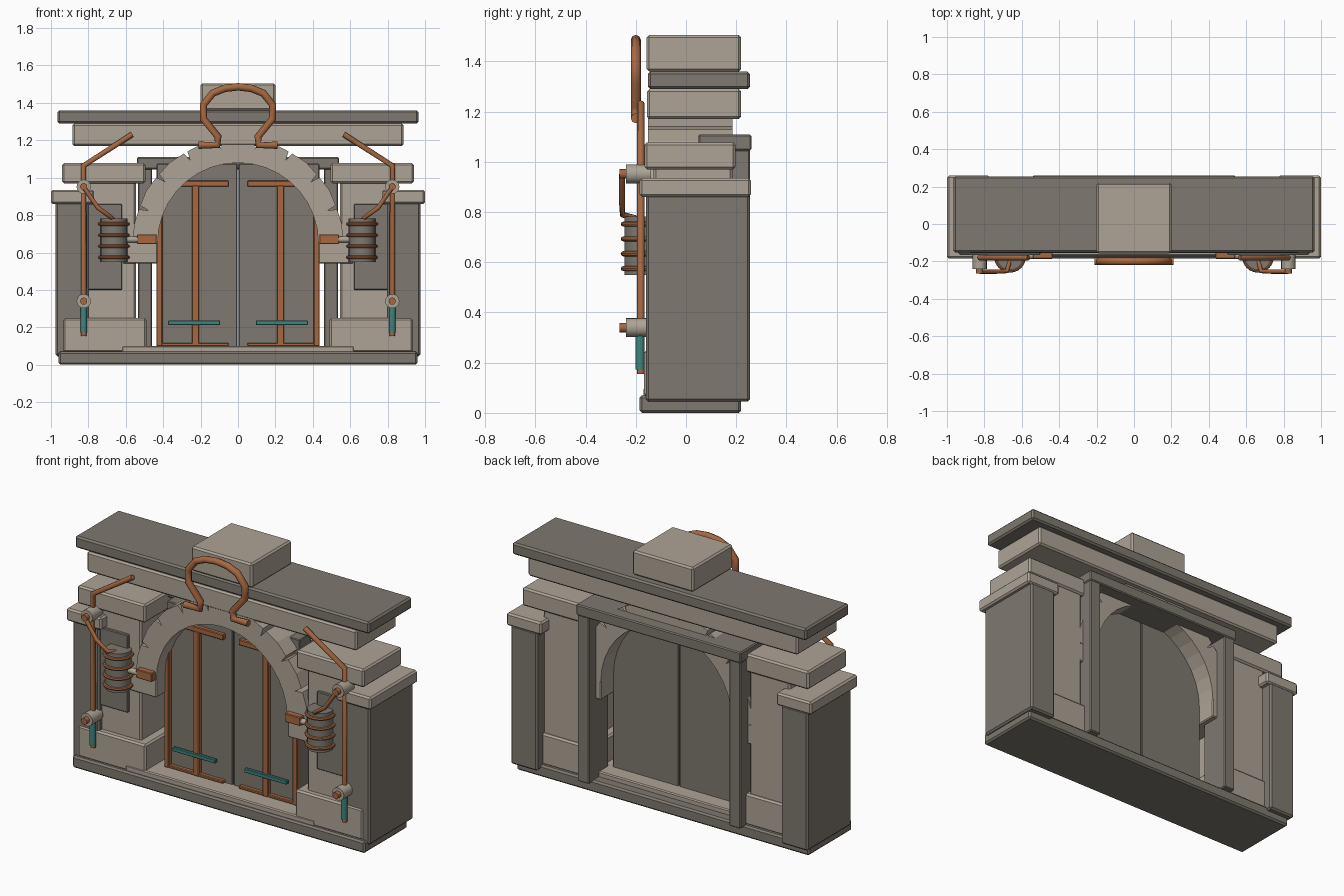
import bpy, bmesh, math
from mathutils import Vector

cube = bpy.data.objects.get("Cube")
if cube:
    bpy.data.objects.remove(cube, do_unlink=True)


def material(name, rgb):
    m = bpy.data.materials.new(name)
    m.use_nodes = True
    m.diffuse_color = (*rgb, 1)
    m.node_tree.nodes["Principled BSDF"].inputs["Base Color"].default_value = (*rgb, 1)
    return m


light = material("light stone", (0.42, 0.37, 0.30))
dark = material("dark stone", (0.21, 0.19, 0.16))
copper = material("copper", (0.38, 0.14, 0.055))
teal = material("teal", (0.05, 0.23, 0.21))


def finish(bm, name, mat, smooth=False):
    bmesh.ops.recalc_face_normals(bm, faces=bm.faces)
    mesh = bpy.data.meshes.new(name)
    bm.to_mesh(mesh)
    bm.free()
    ob = bpy.data.objects.new(name, mesh)
    bpy.context.collection.objects.link(ob)
    mesh.materials.append(mat)
    if smooth:
        bpy.ops.object.select_all(action="DESELECT")
        ob.select_set(True)
        bpy.context.view_layer.objects.active = ob
        bpy.ops.object.shade_smooth_by_angle(angle=math.radians(40))
    return ob


def box(name, xs, ys, zs, mat, bevel=0.01):
    """Bevelled block between min and max on each axis."""
    bm = bmesh.new()
    bmesh.ops.create_cube(bm, size=1)
    for v in bm.verts:
        v.co = [(r[0] + r[1]) / 2 + c * abs(r[1] - r[0]) for c, r in zip(v.co, (xs, ys, zs))]
    if bevel:
        bmesh.ops.bevel(bm, geom=bm.edges[:], offset=bevel, segments=1, affect="EDGES")
    return finish(bm, name, mat)


def rod(name, a, b, radius, mat, sides=16):
    """Cylinder from point a to point b."""
    a, b = Vector(a), Vector(b)
    bm = bmesh.new()
    bmesh.ops.create_cone(bm, cap_ends=True, segments=sides, radius1=radius,
                          radius2=radius, depth=(b - a).length)
    turn = (b - a).to_track_quat("Z", "Y")
    for v in bm.verts:
        v.co = turn @ v.co + (a + b) / 2
    return finish(bm, name, mat, True)


def pipe(name, points, radius, mat):
    """Round tube along a polyline."""
    cu = bpy.data.curves.new(name, "CURVE")
    cu.dimensions = "3D"
    cu.bevel_depth = radius
    cu.bevel_resolution = 2
    cu.use_fill_caps = True
    sp = cu.splines.new("POLY")
    sp.points.add(len(points) - 1)
    for p, co in zip(sp.points, points):
        p.co = (*co, 1)
    cu.materials.append(mat)
    ob = bpy.data.objects.new(name, cu)
    bpy.context.collection.objects.link(ob)
    return ob


def ring(name, centre, major, minor, mat, n=24, m=8):
    """Horizontal torus."""
    bm = bmesh.new()
    loops = []
    for i in range(n):
        a = math.tau * i / n
        loop = []
        for j in range(m):
            t = math.tau * j / m
            r = major + minor * math.cos(t)
            loop.append(bm.verts.new(Vector(centre) + Vector(
                (r * math.cos(a), r * math.sin(a), minor * math.sin(t)))))
        loops.append(loop)
    for i in range(n):
        p, q = loops[i], loops[(i + 1) % n]
        for j in range(m):
            k = (j + 1) % m
            bm.faces.new((p[j], q[j], q[k], p[k]))
    return finish(bm, name, mat, True)


def voussoir(name, a0, a1, mat, inner=0.43, outer=0.56, cz=0.65, y0=-0.152, y1=0.185):
    """Arch stone, slightly narrowed at its outer edge to leave a notch."""
    mid = (a0 + a1) / 2
    profile = [(inner, a0), (0.51, a0), (outer, a0 + 0.02), (outer + 0.005, mid),
               (outer, a1 - 0.02), (0.51, a1), (inner, a1), (inner, mid)]
    bm = bmesh.new()
    face = bm.faces.new([bm.verts.new((r * math.cos(a), y0, cz + r * math.sin(a)))
                         for r, a in profile])
    out = bmesh.ops.extrude_face_region(bm, geom=[face])
    for v in out["geom"]:
        if isinstance(v, bmesh.types.BMVert):
            v.co.y = y1
    return finish(bm, name, mat)


# Base, top courses and crowning block
box("base_slab", (-0.96, 0.96), (-0.185, 0.22), (0, 0.07), dark)
box("door_sill", (-0.62, 0.62), (-0.17, 0.16), (0.06, 0.1), light, 0.006)
box("entablature", (-0.885, 0.885), (-0.155, 0.22), (1.17, 1.29), light)
box("cornice", (-0.965, 0.965), (-0.152, 0.255), (1.29, 1.36), dark)
box("crown_block", (-0.2, 0.2), (-0.157, 0.22), (1.36, 1.505), light)
box("rear_lintel", (-0.54, 0.54), (0.05, 0.26), (1.045, 1.11), dark, 0.006)

# Arch
for i in range(9):
    voussoir(f"arch_stone_{i + 1}", math.pi * i / 9, math.pi * (i + 1) / 9, light)

for side, s in (("left", 1), ("right", -1)):
    def sbox(name, xs, *rest):
        return box(f"{side}_{name}", sorted(s * x for x in xs), *rest)

    def at(x, y, z):
        return (s * x, y, z)

    # Masonry
    sbox("arch_springer", (0.43, 0.615), (-0.15, 0.185), (0.54, 0.66), light, 0.006)
    sbox("buttress", (0.8, 0.975), (-0.16, 0.255), (0.045, 0.87), dark)
    sbox("buttress_cap", (0.77, 1.0), (-0.185, 0.258), (0.86, 0.935), light)
    sbox("pillar_plinth", (0.49, 0.935), (-0.167, 0.2), (0.065, 0.25), light)
    sbox("pillar_shaft", (0.545, 0.81), (-0.13, 0.185), (0.24, 0.98), light)
    sbox("pillar_capital", (0.495, 0.94), (-0.165, 0.197), (0.97, 1.078), light)
    sbox("pillar_panel", (0.62, 0.81), (-0.148, -0.12), (0.4, 0.86), dark, 0.004)
    sbox("rear_post", (0.46, 0.535), (0.07, 0.255), (0.06, 1.05), dark, 0.006)

    # Door leaf with its copper straps
    sbox("door_leaf", (0.003, 0.435), (-0.045, 0.066), (0.095, 1.075), dark, 0.004)
    sbox("door_outer_strap", (0.405, 0.437), (-0.07, -0.04), (0.1, 0.98), copper, 0.004)
    sbox("door_middle_strap", (0.208, 0.246), (-0.07, -0.04), (0.1, 0.96), copper, 0.004)
    sbox("door_top_strap", (0.05, 0.437), (-0.068, -0.04), (0.952, 0.985), copper, 0.004)
    sbox("door_bottom_strap", (0.05, 0.437), (-0.068, -0.04), (0.1, 0.117), copper, 0.004)
    sbox("door_handle_bar", (0.095, 0.375), (-0.08, -0.06), (0.213, 0.236), teal, 0.003)

    # Wall pipe with its fittings
    pipe(f"{side}_wall_pipe", [at(0.825, -0.18, 0.155), at(0.825, -0.18, 1.065),
                               at(0.565, -0.18, 1.232)], 0.015, copper)
    rod(f"{side}_pipe_sleeve", at(0.825, -0.183, 0.172), at(0.825, -0.183, 0.32), 0.018, teal)
    for label, z in (("lower", 0.34), ("upper", 0.952)):
        rod(f"{side}_{label}_fitting", at(0.825, -0.14, z), at(0.825, -0.24, z), 0.038, light)
        rod(f"{side}_{label}_bolt", at(0.825, -0.235, z), at(0.825, -0.265, z), 0.019, copper)
    pipe(f"{side}_branch_pipe", [at(0.825, -0.255, 0.95), at(0.75, -0.255, 0.84),
                                 at(0.68, -0.253, 0.79), at(0.665, -0.2, 0.775)], 0.012, copper)

    # Ringed canister and its coupling to the arch
    rod(f"{side}_canister", at(0.663, -0.175, 0.55), at(0.663, -0.175, 0.782), 0.071, dark, 24)
    for i in range(4):
        ring(f"{side}_canister_ring_{i + 1}", at(0.663, -0.175, 0.575 + i * 0.059),
             0.075, 0.01, copper)
    rod(f"{side}_coupling_rod", at(0.61, -0.17, 0.67), at(0.53, -0.17, 0.67), 0.017, light)
    sbox("coupling_block", (0.435, 0.54), (-0.187, -0.14), (0.645, 0.697), copper, 0.004)

# Keyhole-shaped pipe above the arch
half = [(0.21, 1.174), (0.11, 1.174), (0.107, 1.22), (0.185, 1.315),
        (0.185, 1.39), (0.135, 1.452), (0.07, 1.478)]
path = [(-x, -0.2, z) for x, z in half] + [(0, -0.2, 1.486)]
path += [(x, -0.2, z) for x, z in reversed(half)]
pipe("crown_pipe", path, 0.02, copper)
